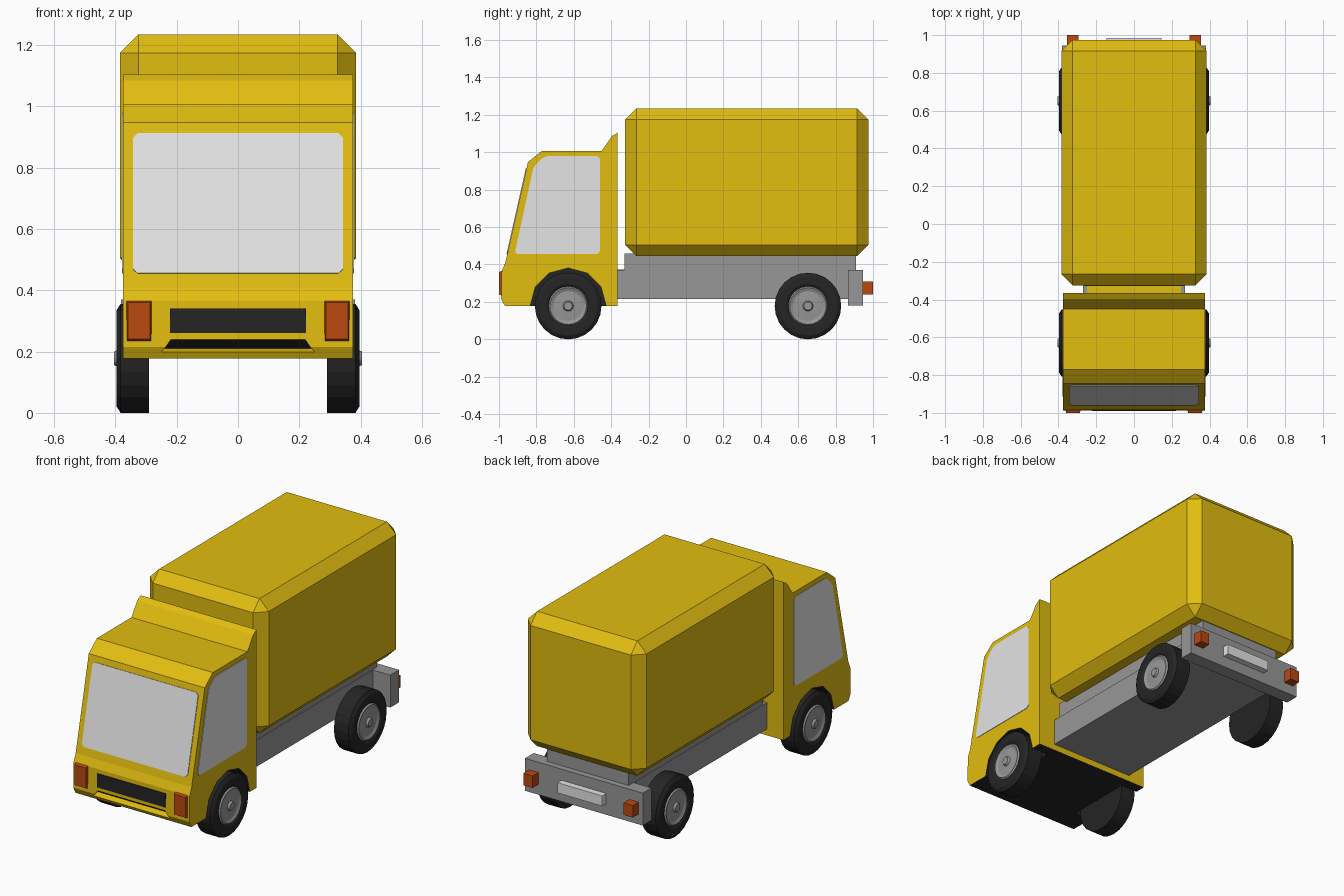
import bpy, bmesh, math
from mathutils import Vector

if "Cube" in bpy.data.objects:
    bpy.data.objects.remove(bpy.data.objects["Cube"])


def material(name, rgb):
    m = bpy.data.materials.new(name)
    m.diffuse_color = (*rgb, 1)
    m.use_nodes = True
    m.node_tree.nodes["Principled BSDF"].inputs["Base Color"].default_value = m.diffuse_color
    return m


YELLOW = material("yellow_paint", (0.76, 0.51, 0.005))
GLASS = material("pale_glass", (0.78, 0.78, 0.78))
GREY = material("chassis_grey", (0.31, 0.31, 0.31))
BLACK = material("black_rubber", (0.018, 0.018, 0.018))
ORANGE = material("orange_lamp", (0.50, 0.065, 0.005))


def finish(name, bm, *mats):
    bmesh.ops.recalc_face_normals(bm, faces=bm.faces)
    me = bpy.data.meshes.new(name)
    bm.to_mesh(me)
    bm.free()
    for m in mats:
        me.materials.append(m)
    ob = bpy.data.objects.new(name, me)
    bpy.context.collection.objects.link(ob)
    return ob


def box(name, x, y, z, mat, bevel=0, front_scale=1):
    """Box from (min, max) ranges; front_scale shrinks the -y face."""
    bm = bmesh.new()
    bmesh.ops.create_cube(bm, size=1)
    mid = Vector([(a + b) / 2 for a, b in (x, y, z)])
    size = Vector([b - a for a, b in (x, y, z)])
    for v in bm.verts:
        s = front_scale if v.co.y < 0 else 1
        v.co = mid + Vector((v.co.x * size.x * s, v.co.y * size.y, v.co.z * size.z * s))
    if bevel:
        bmesh.ops.bevel(bm, geom=bm.edges[:], offset=bevel, segments=1, affect='EDGES')
    return finish(name, bm, mat)


def prism(name, pts, vec, *mats):
    """Polygon extruded along a vector."""
    bm = bmesh.new()
    face = bm.faces.new([bm.verts.new(p) for p in pts])
    new = bmesh.ops.extrude_face_region(bm, geom=[face])["geom"]
    bmesh.ops.translate(bm, vec=vec, verts=[g for g in new if isinstance(g, bmesh.types.BMVert)])
    if face.is_valid and len(bm.faces) == len(pts) + 1:
        bm.faces.new(face.verts[:])
    return finish(name, bm, *mats)


def cut_corners(pts, d=0.015):
    out = []
    for i, p in enumerate(pts):
        p = Vector(p)
        for q in (pts[i - 1], pts[(i + 1) % len(pts)]):
            out.append(p + (Vector(q) - p).normalized() * d)
    return out


def lathe_x(name, profile, y, z, sides, mats, rule=None, side=1):
    """Spin an (x, radius) profile around the x axis."""
    bm = bmesh.new()
    vs = [bm.verts.new((a * side, 0, r)) for a, r in profile]
    es = [bm.edges.new(p) for p in zip(vs, vs[1:])]
    bmesh.ops.spin(bm, geom=vs + es, cent=(0, 0, 0), axis=(1, 0, 0),
                   angle=math.tau, steps=sides, use_duplicate=False)
    bmesh.ops.remove_doubles(bm, verts=bm.verts, dist=1e-5)
    if rule:
        for f in bm.faces:
            f.material_index = rule(f)
    bmesh.ops.translate(bm, vec=(0, y, z), verts=bm.verts)
    return finish(name, bm, *mats)


AXLE_Z, FRONT_Y, REAR_Y = 0.178, -0.63, 0.652

# Cab body
W = 0.376
profile = [(-0.968, 0.178), (-0.988, 0.215), (-0.985, 0.365), (-0.966, 0.41),
           (-0.845, 0.947), (-0.77, 1.008), (-0.45, 1.008), (-0.397, 1.085),
           (-0.365, 1.105), (-0.365, 0.178)]
cab = prism("cab", [(-W, y, z) for y, z in profile], (2 * W, 0, 0), YELLOW, BLACK)

# Cutters: wheel arches and the bumper air slot
cutters = [lathe_x("arch_cutter", [(0.27, 0), (0.27, 0.203), (0.45, 0.203), (0.45, 0)],
                   FRONT_Y, AXLE_Z, 12, [BLACK], side=s) for s in (-1, 1)]
bm = bmesh.new()
rows = [[bm.verts.new((s * hw, y, z)) for s in (-1, 1)]
        for hw, y, z in ((0.21, -1.0, 0.248), (0.25, -0.945, 0.21), (0.25, -1.0, 0.191))]
for i in range(3):
    a, b = rows[i], rows[(i + 1) % 3]
    bm.faces.new((a[0], a[1], b[1], b[0]))
for k in (0, 1):
    bm.faces.new([r[k] for r in rows])
cutters.append(finish("slot_cutter", bm, BLACK))
bpy.context.view_layer.objects.active = cab
for c in cutters:
    c.hide_render = True
    mod = cab.modifiers.new("cut", 'BOOLEAN')
    mod.operation, mod.solver, mod.object = 'DIFFERENCE', 'EXACT', c
    bpy.ops.object.modifier_apply(modifier=mod.name)
for c in cutters:
    bpy.data.objects.remove(c)

# Black underside, arch linings and slot ceiling
for f in cab.data.polygons:
    c = f.center
    in_arch = math.hypot(c.y - FRONT_Y, c.z - AXLE_Z) < 0.21 and 0.26 < abs(c.x) < W - 0.005
    f.material_index = 1 if f.normal.z < -0.6 or in_arch else 0

# Windscreen, lying on the sloped front
slope = Vector((0, 0.121, 0.537))
base = Vector((0, -0.966, 0.41))
out = Vector((0, -0.537, 0.121)).normalized() * 0.004
on_slope = lambda x, z: base + slope * ((z - 0.41) / 0.537) + Vector((x, 0, 0))
screen = [on_slope(x, z) for x, z in ((-0.343, 0.455), (0.343, 0.455), (0.343, 0.912), (-0.343, 0.912))]
prism("windscreen", cut_corners(screen), out, GLASS)

# Side windows
side_pts = [(-0.917, 0.455), (-0.46, 0.455), (-0.46, 0.98), (-0.755, 0.98), (-0.815, 0.925)]
for s, n in ((-1, "left"), (1, "right")):
    prism(n + "_side_window", cut_corners([(s * W, y, z) for y, z in side_pts]),
          (s * 0.003, 0, 0), GLASS)
    # Head and tail lamps
    xr = sorted((s * 0.28, s * 0.366))
    box(n + "_headlamp", xr, (-1.0, -0.975), (0.23, 0.37), ORANGE, front_scale=0.85)
    box(n + "_tail_lamp", sorted((s * 0.295, s * 0.355)), (0.94, 1.0), (0.24, 0.31), ORANGE)

# Grille
box("grille", (-0.222, 0.222), (-0.991, -0.984), (0.26, 0.34), BLACK)

# Cargo body and frame
box("cargo_box", (-0.385, 0.385), (-0.325, 0.975), (0.445, 1.235), YELLOW, bevel=0.06)
box("box_subframe", (-0.265, 0.265), (-0.328, 0.91), (0.36, 0.46), GREY)
box("chassis", (-0.27, 0.27), (-0.37, 0.88), (0.215, 0.37), GREY)
box("cab_link_plate", (-0.25, 0.25), (-0.37, -0.325), (0.365, 0.374), YELLOW)
box("rear_bumper", (-0.382, 0.382), (0.865, 0.946), (0.18, 0.37), GREY)
box("rear_plate", (-0.145, 0.145), (0.94, 0.984), (0.245, 0.305), GLASS)

# Wheels: black tyre, grey rim and hub
tyre = [(0.29, 0), (0.29, 0.178), (0.383, 0.178), (0.396, 0.158), (0.396, 0.118), (0.388, 0.105),
        (0.396, 0.098), (0.388, 0.08), (0.392, 0.028), (0.404, 0.022), (0.404, 0)]


def rim_rule(f):
    c = f.calc_center_median()
    return int(abs(c.x) > 0.385 and math.hypot(c.y, c.z) < 0.105)


for y, n in ((FRONT_Y, "front"), (REAR_Y, "rear")):
    for s, m in ((-1, "left"), (1, "right")):
        lathe_x(f"{n}_{m}_wheel", tyre, y, AXLE_Z, 24, [BLACK, GREY], rim_rule, s)
